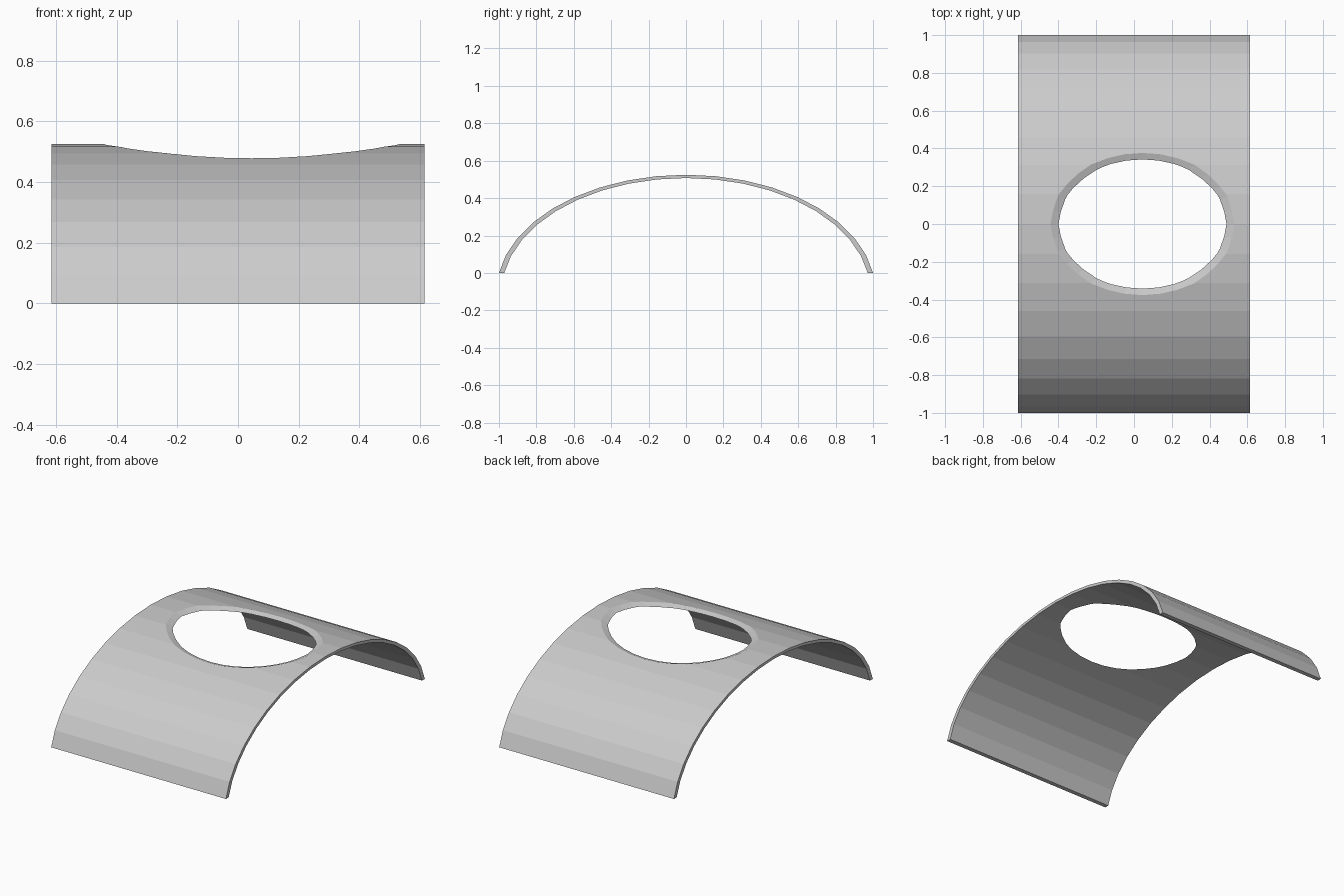
import bpy, bmesh
from math import sin, cos, pi, radians, sqrt
from mathutils import Vector

cube = bpy.data.objects.get("Cube")
if cube:
    bpy.data.objects.remove(cube)

HALF_WIDTH = 0.615
RISE = 0.622                      # vertical radius of the full arc
REACH = 1 / sin(radians(81))      # horizontal radius of the full arc
DROP = RISE * cos(radians(81))    # arc centre lies below the ground
INNER = 0.972                     # inner arc relative to the outer arc
HOLE_X = 0.045


def material(name, rgb):
    mat = bpy.data.materials.new(name)
    mat.use_nodes = True
    colour = (*rgb, 1)
    mat.diffuse_color = colour
    mat.node_tree.nodes["Principled BSDF"].inputs["Base Color"].default_value = colour
    return mat


def mesh_object(name, bm):
    bmesh.ops.recalc_face_normals(bm, faces=bm.faces)
    mesh = bpy.data.meshes.new(name)
    bm.to_mesh(mesh)
    bm.free()
    obj = bpy.data.objects.new(name, mesh)
    bpy.context.collection.objects.link(obj)
    return obj


def arc_point(step, scale):
    a = radians(9 * step)
    return scale * REACH * sin(a), max(0, scale * RISE * cos(a) - DROP)


def surface_height(y, scale):
    return scale * RISE * sqrt(1 - (y / (scale * REACH)) ** 2) - DROP


# Curved shell: a loop of four corners at each arc step, bridged along the arc
bm = bmesh.new()
loops = []
for step in range(-9, 10):
    (yo, zo), (yi, zi) = arc_point(step, 1), arc_point(step, INNER)
    corners = [(-HALF_WIDTH, yo, zo), (HALF_WIDTH, yo, zo),
               (HALF_WIDTH, yi, zi), (-HALF_WIDTH, yi, zi)]
    loops.append([bm.verts.new(c) for c in corners])
for a, b in zip(loops, loops[1:]):
    for i in range(4):
        j = (i + 1) % 4
        bm.faces.new((a[i], a[j], b[j], b[i]))
bm.faces.new(loops[0])
bm.faces.new(loops[-1])
shell = mesh_object("arched_shell", bm)
shell.data.materials.append(material("light grey", (0.6, 0.6, 0.6)))

# Cutter for the oval opening, flaring from the inner to the outer surface
SIDES = 32
bm = bmesh.new()
rings = [[], [], [], []]
for i in range(SIDES):
    a = 2 * pi * i / SIDES
    yi, yo = 0.345 * sin(a), 0.38 * sin(a)
    low = Vector((HOLE_X + 0.445 * cos(a), yi, surface_height(yi, INNER)))
    high = Vector((HOLE_X + 0.487 * cos(a), yo, surface_height(yo, 1)))
    under, over = low.lerp(high, -0.3), low.lerp(high, 1.3)
    column = [Vector((under.x, under.y, 0.2)), under, over,
              Vector((over.x, over.y, 0.8))]
    for ring, point in zip(rings, column):
        ring.append(bm.verts.new(point))
for a, b in zip(rings, rings[1:]):
    for i in range(SIDES):
        j = (i + 1) % SIDES
        bm.faces.new((a[i], a[j], b[j], b[i]))
bm.faces.new(rings[0])
bm.faces.new(rings[-1])
cutter = mesh_object("opening_cutter", bm)
cutter.data.materials.append(shell.data.materials[0])

# Cut the opening, then drop the cutter
cut = shell.modifiers.new("opening", 'BOOLEAN')
cut.operation = 'DIFFERENCE'
cut.solver = 'EXACT'
cut.object = cutter
bpy.context.view_layer.objects.active = shell
bpy.ops.object.modifier_apply(modifier=cut.name)
bpy.data.objects.remove(cutter)
